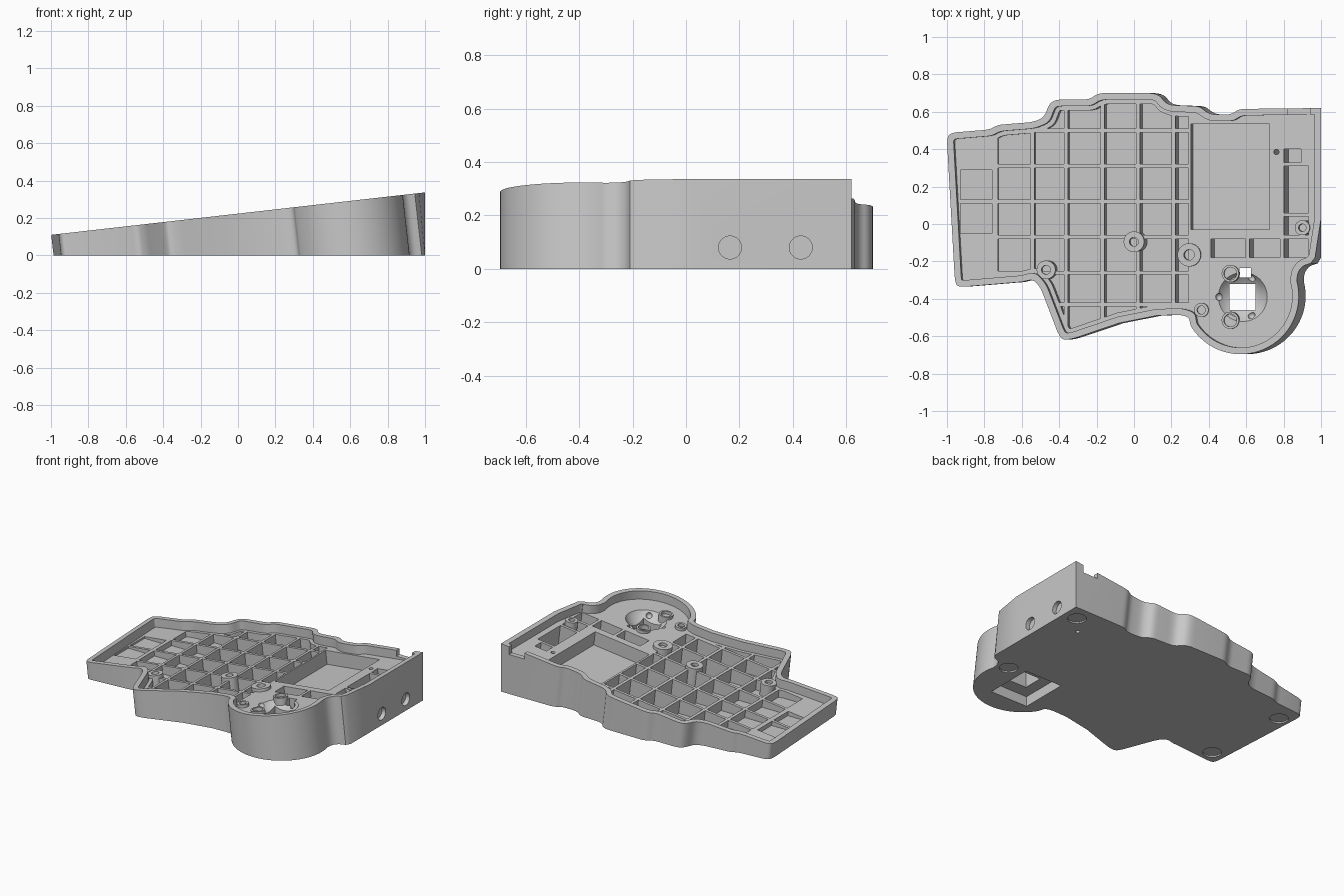
import bpy, bmesh, math
from mathutils import Vector, Matrix

if "Cube" in bpy.data.objects:
    bpy.data.objects.remove(bpy.data.objects["Cube"])

K = 0.1135           # slope of the tented top
LEAN = -math.atan(K)
PLATE = 0.06         # depth of the plate level below the rim
FLOOR = 0.045        # height of the pocket floors
BALL = (0.57, -0.385)

grey = bpy.data.materials.new("case_grey")
grey.use_nodes = True
grey.diffuse_color = (0.58, 0.58, 0.58, 1)
grey.node_tree.nodes["Principled BSDF"].inputs["Base Color"].default_value = (0.58, 0.58, 0.58, 1)


def top(x):
    return 0.2235 + K * x


def sink(x, y, d):
    """Point at depth d under the sloping top, measured square to it."""
    return Vector((min(x + K * d, 1.0) if d > 0 else x + K * d, y, top(x) - d))


def circle(x, y, r, n=32):
    return arc(x, y, r, n, 0, 360)[:-1]


def arc(x, y, r, n, a0, a1):
    angles = [math.radians(a0 + (a1 - a0) * i / n) for i in range(n + 1)]
    return [(x + r * math.cos(a), y + r * math.sin(a)) for a in angles]


def rect(x0, x1, y0, y1):
    return [(x0, y0), (x1, y0), (x1, y1), (x0, y1)]


def finish(bm, name):
    bmesh.ops.recalc_face_normals(bm, faces=bm.faces)
    me = bpy.data.meshes.new(name)
    bm.to_mesh(me)
    bm.free()
    ob = bpy.data.objects.new(name, me)
    me.materials.append(grey)
    bpy.context.collection.objects.link(ob)
    return ob


def add_prism(bm, pts, d0, floor=None, d1=0):
    """Prism leaning with the top: from depth d0 to a level floor or to depth d1."""
    a = [bm.verts.new(sink(x, y, d0)) for x, y in pts]
    b = [bm.verts.new(sink(x, y, d1 if floor is None else top(x) - floor)) for x, y in pts]
    bm.faces.new(a)
    bm.faces.new(b)
    for i in range(len(pts)):
        j = (i + 1) % len(pts)
        bm.faces.new((a[i], a[j], b[j], b[i]))


def prism(name, pts, d0, floor=None, d1=0):
    bm = bmesh.new()
    add_prism(bm, pts, d0, floor, d1)
    return finish(bm, name)


def box(x0, x1, y0, y1, z0, z1):
    bm = bmesh.new()
    m = Matrix.Translation(((x0 + x1) / 2, (y0 + y1) / 2, (z0 + z1) / 2))
    bmesh.ops.create_cube(bm, size=1, matrix=m @ Matrix.Diagonal((x1 - x0, y1 - y0, z1 - z0, 1)))
    return finish(bm, "cutter")


def rod(x, y, z, r, length, turn=0.0):
    bm = bmesh.new()
    m = Matrix.Translation((x, y, z)) @ Matrix.Rotation(turn, 4, "Y")
    bmesh.ops.create_cone(bm, cap_ends=True, segments=40, radius1=r, radius2=r, depth=length, matrix=m)
    return finish(bm, "cutter")


def ball(loc, r):
    bm = bmesh.new()
    bmesh.ops.create_uvsphere(bm, u_segments=40, v_segments=24, radius=r, matrix=Matrix.Translation(loc))
    return finish(bm, "cutter")


def cut(body, cutter):
    cutter.hide_render = True
    mod = body.modifiers.new("cut", "BOOLEAN")
    mod.operation, mod.solver, mod.object = "DIFFERENCE", "EXACT", cutter
    bpy.context.view_layer.objects.active = body
    bpy.ops.object.modifier_apply(modifier=mod.name)
    bpy.data.objects.remove(cutter)


def inset(pts, w):
    """Mitred inward offset of a clockwise outline."""
    out = []
    for i, p in enumerate(pts):
        p, a, b = Vector(p), Vector(pts[i - 1]), Vector(pts[(i + 1) % len(pts)])
        u, v = (p - a).normalized(), (b - p).normalized()
        n1, n2 = Vector((u.y, -u.x)), Vector((v.y, -v.x))
        out.append(tuple(p + (n1 + n2) * w / max(1 + n1.dot(n2), 0.5)))
    return out


def rounded(pts, reach=0.035):
    """Round the bends of an outline, leaving the square right end crisp."""
    out = []
    for i, p in enumerate(pts):
        p, a, b = Vector(p), Vector(pts[i - 1]), Vector(pts[(i + 1) % len(pts)])
        u, v = a - p, b - p
        if p.x > 0.93 or math.pi - u.angle(v) < 0.2:
            out.append(tuple(p))
            continue
        s = p + u.normalized() * min(reach, u.length * 0.45)
        e = p + v.normalized() * min(reach, v.length * 0.45)
        for t in (0, 0.25, 0.5, 0.75, 1):
            out.append(tuple(s * (1 - t) ** 2 + p * 2 * t * (1 - t) + e * t * t))
    return out


def clip(pts, lim, s):
    """Keep the part of an outline where s * x < s * lim."""
    out = []
    for i, q in enumerate(pts):
        p = pts[i - 1]
        if (p[0] < lim) != (q[0] < lim):
            t = (lim - p[0]) / (q[0] - p[0])
            out.append((lim, p[1] + t * (q[1] - p[1])))
        if s * q[0] < s * lim:
            out.append(q)
    return out


def spans(pts, c, axis):
    """Stretches inside the outline along the line where the given axis equals c."""
    hits = []
    for i, q in enumerate(pts):
        p = pts[i - 1]
        if (p[axis] < c) != (q[axis] < c):
            hits.append(p[1 - axis] + (c - p[axis]) / (q[axis] - p[axis]) * (q[1 - axis] - p[1 - axis]))
    hits.sort()
    return list(zip(hits[::2], hits[1::2]))


# Outline of the rim, clockwise from the left back corner
outline = [(-1, .445), (-.99, .48), (-.955, .49), (-.77, .505), (-.73, .53), (-.54, .545),
           (-.48, .57), (-.455, .64), (-.42, .665), (-.24, .665), (-.19, .7), (.1, .7),
           (.14, .685), (.165, .65), (.2, .635), (.35, .63), (.385, .6), (.42, .585),
           (.52, .585), (.56, .615), (1, .62), (1, .03), (.968, -.18), (.945, -.21),
           (.9, -.225), (.875, -.26)]
outline += arc(*BALL, .311, 40, 15, -150)
outline += [(.295, -.5), (.25, -.485), (.12, -.49), (-.08, -.53), (-.33, -.615), (-.385, -.62),
            (-.41, -.575), (-.5, -.34), (-.54, -.295), (-.6, -.31), (-.9, -.335),
            (-.945, -.335), (-.958, -.3)]

# Case body with plate recess and deep pockets
case = prism("case_body", rounded(outline), 0, 0)
cut(case, prism("cutter", rounded(inset(outline, .035)), -.1, d1=PLATE))
cells = clip(clip(rounded(inset(outline, .058)), .285, 1), -.735, -1)
cut(case, prism("cutter", cells, -.1, FLOOR))
for r in (rect(-.935, -.765, -.05, .11), rect(-.935, -.765, .13, .29),
          rect(.405, .59, -.18, -.08), rect(.61, .775, -.18, -.08),
          rect(.795, .925, -.18, -.08), rect(.795, .925, -.06, .04),
          rect(.795, .925, .06, .31), rect(.795, .885, .33, .4)):
    cut(case, prism("cutter", r, -.1, FLOOR))

# Battery bay
cut(case, prism("cutter", rect(.298, .718, -.03, .535), -.1, d1=PLATE + .095))

# Ball socket, its bearing seats and the sensor openings
socket = sink(.575, -.39, PLATE - .09)
cut(case, ball(socket, .16))
for a in (60, 180, 300):
    t = math.radians(a)
    cut(case, ball(socket + Vector((.115 * math.cos(t), .115 * math.sin(t), -.11)), .02))
cut(case, box(.43, .72, -.55, -.21, -.1, .07))
cut(case, box(.51, .65, -.46, -.32, -.1, .3))
cut(case, box(.565, .625, -.285, -.235, -.1, .4))

# Connector notch, reset hole, side magnet holes and foot recesses
cut(case, box(.82, .94, .57, .7, top(.9) - .05, .5))
cut(case, rod(.775, .385, .13, .014, .6, LEAN))
for y in (.165, .43):
    cut(case, rod(1, y, .08, .043, .06, math.pi / 2))
for x, y in ((.9, .51), (.83, -.25), (-.9, .36), (-.85, -.24)):
    cut(case, rod(x, y, 0, .06, .02))

# Stiffening ribs, each ending inside the wall
bm = bmesh.new()
edge = inset(outline, .045)
W = .01
for x in (-.55, -.37, -.175, .015, .205):
    for a, b in spans(edge, x, 0):
        add_prism(bm, rect(x - W, x + W, a, b), PLATE, FLOOR - .01)
for y in (.5, .31, .12, -.07, -.26, -.43):
    for a, b in spans(edge, y, 1):
        a, b = max(a, -.745), min(b, .295)
        if b > a:
            add_prism(bm, rect(a, b, y - W, y + W), PLATE, FLOOR - .01)
ribs = finish(bm, "stiffening_ribs")

# Screw bosses and socket posts: tubes with a blind hole
bm = bmesh.new()
for x, y, r, hole, deep in ((-.005, -.095, .055, .024, .185), (.29, -.165, .062, .028, .22),
                            (-.475, -.245, .05, .024, .13), (.355, -.46, .038, .022, .1),
                            (.895, -.02, .04, .02, .285), (.51, -.265, .046, .034, .09),
                            (.51, -.515, .046, .034, .09)):
    rings = []
    for rad, d in ((r, deep), (r, .04), (hole, .04), (hole, .08)):
        rings.append([bm.verts.new(sink(*p, d)) for p in circle(x, y, rad)])
    for lo, hi in zip(rings, rings[1:]):
        for i in range(len(lo)):
            bm.faces.new((lo[i - 1], lo[i], hi[i], hi[i - 1]))
    bm.faces.new(rings[0])
    bm.faces.new(rings[-1])
bosses = finish(bm, "screw_bosses")

# Smooth the curves and keep the edges sharp
for ob in (case, ribs, bosses):
    bpy.ops.object.select_all(action="DESELECT")
    ob.select_set(True)
    bpy.context.view_layer.objects.active = ob
    bpy.ops.object.shade_smooth_by_angle(angle=math.radians(32))
